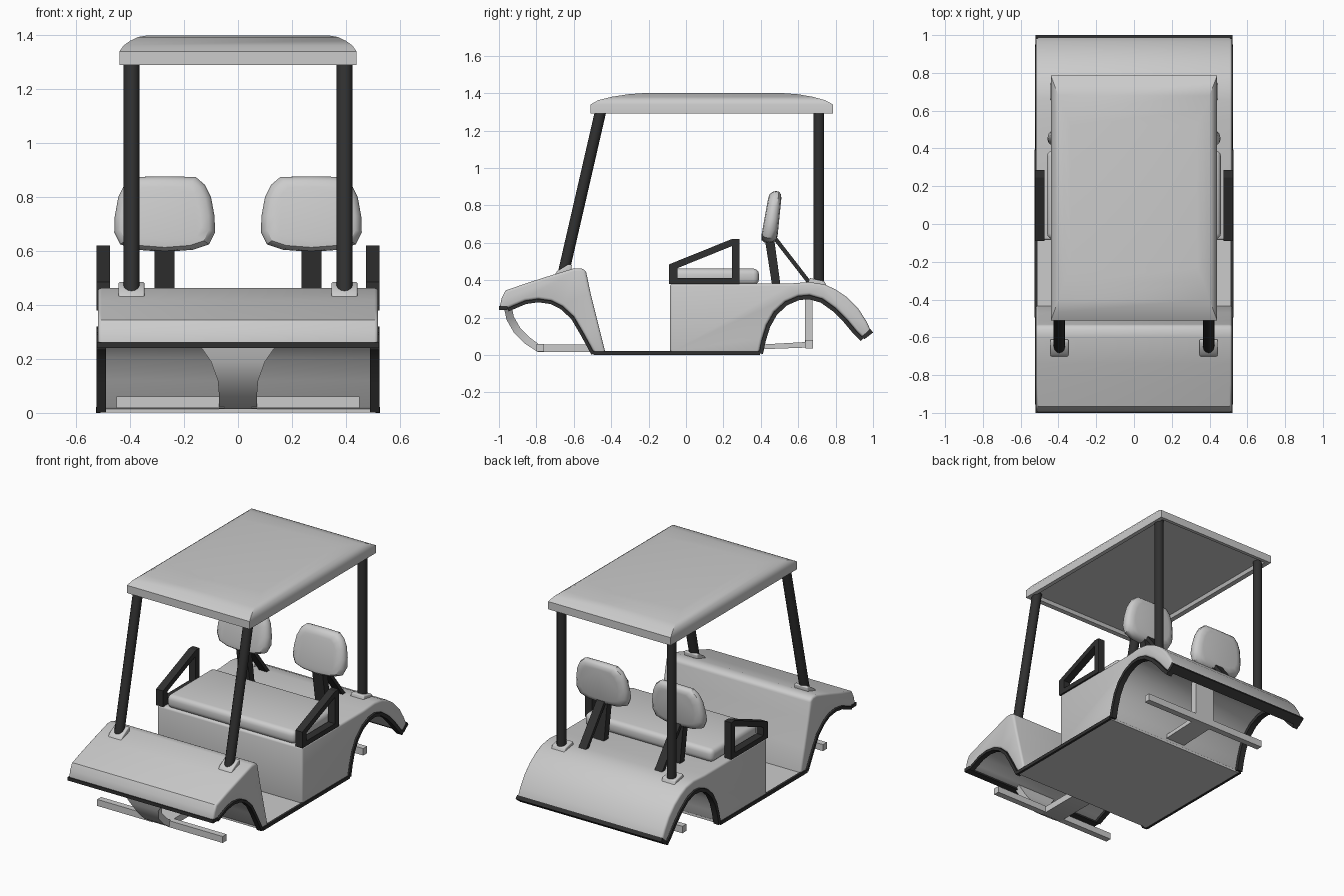
import bpy, bmesh, math
from mathutils import Vector

if "Cube" in bpy.data.objects:
    bpy.data.objects.remove(bpy.data.objects["Cube"])

dark = bpy.data.materials.new("dark_trim")
dark.diffuse_color = (0.03, 0.03, 0.03, 1)
dark.use_nodes = True
dark.node_tree.nodes["Principled BSDF"].inputs["Base Color"].default_value = dark.diffuse_color


def finish(name, bm, mat=None, bevel=0, segs=3):
    bmesh.ops.recalc_face_normals(bm, faces=bm.faces)
    if bevel:
        edges = [e for e in bm.edges if e.calc_face_angle(0) > math.radians(50)]
        bmesh.ops.bevel(bm, geom=edges, offset=bevel, segments=segs,
                        profile=0.5, affect='EDGES', clamp_overlap=True)
    me = bpy.data.meshes.new(name)
    bm.to_mesh(me)
    bm.free()
    ob = bpy.data.objects.new(name, me)
    bpy.context.collection.objects.link(ob)
    if mat:
        me.materials.append(mat)
    bpy.ops.object.select_all(action='DESELECT')
    ob.select_set(True)
    bpy.context.view_layer.objects.active = ob
    bpy.ops.object.shade_smooth_by_angle(angle=math.radians(35))
    return ob


def loft(name, rings, mat=None, bevel=0):
    """Join equal-length rings of points and cap both ends."""
    bm = bmesh.new()
    loops = [[bm.verts.new(p) for p in r] for r in rings]
    n = len(loops[0])
    for a, b in zip(loops, loops[1:]):
        for i in range(n):
            j = (i + 1) % n
            bm.faces.new((a[i], a[j], b[j], b[i]))
    bm.faces.new(loops[0])
    bm.faces.new(loops[-1])
    return finish(name, bm, mat, bevel)


def prism(name, pts, x0, x1, mat=None, bevel=0):
    """Side profile (y, z) pulled across x."""
    return loft(name, [[(x, y, z) for y, z in pts] for x in (x0, x1)], mat, bevel)


def band(path, t):
    """Turn an open (y, z) path into a strip of thickness t on its left."""
    out = []
    for i, p in enumerate(path):
        a, b = Vector(path[max(i - 1, 0)]), Vector(path[min(i + 1, len(path) - 1)])
        d = (b - a).normalized()
        out.append((p[0] - d.y * t, p[1] + d.x * t))
    return list(path) + out[::-1]


def box(name, x, y, z, mat=None, bevel=0):
    return prism(name, [(y[0], z[0]), (y[1], z[0]), (y[1], z[1]), (y[0], z[1])],
                 x[0], x[1], mat, bevel)


def tube(name, p, q, r, mat=None, n=12):
    p, q = Vector(p), Vector(q)
    u = Vector((1, 0, 0))
    v = (q - p).cross(u).normalized()
    ring = [(u * math.cos(a) + v * math.sin(a)) * r
            for a in (2 * math.pi * i / n for i in range(n))]
    return loft(name, [[c + o for o in ring] for c in (p, q)], mat)


# Body: front cowl, floor, seat base with rear fender
front_arch = [(-0.49, 0.01), (-0.55, 0.12), (-0.60, 0.205), (-0.66, 0.26), (-0.72, 0.29),
              (-0.79, 0.30), (-0.86, 0.29), (-0.92, 0.265), (-0.955, 0.25)]
cowl_top = [(-0.998, 0.25), (-0.985, 0.305), (-0.965, 0.345), (-0.85, 0.385),
            (-0.74, 0.42), (-0.60, 0.463), (-0.56, 0.463), (-0.535, 0.45),
            (-0.51, 0.33), (-0.47, 0.17), (-0.43, 0.01)]
prism("front_cowl", front_arch + cowl_top, -0.52, 0.52, None, 0.014)
box("floor", (-0.52, 0.52), (-0.49, 0.39), (0.002, 0.02))

rear_arch = [(0.39, 0.01), (0.405, 0.08), (0.43, 0.16), (0.47, 0.23), (0.53, 0.285),
             (0.60, 0.315), (0.66, 0.32), (0.73, 0.30), (0.80, 0.25), (0.86, 0.19),
             (0.91, 0.13), (0.95, 0.09)]
deck = [(0.993, 0.12), (0.965, 0.18), (0.92, 0.25), (0.86, 0.31), (0.80, 0.35),
        (0.74, 0.378), (0.66, 0.39), (0.55, 0.382), (-0.085, 0.382), (-0.085, 0.01)]
prism("seat_base_and_rear_fender", rear_arch + deck, -0.52, 0.52, None, 0.014)

# Dark lips across the front and rear edges
box("front_lip", (-0.522, 0.522), (-1.0, -0.955), (0.24, 0.262), dark)
prism("rear_lip", [(0.94, 0.10), (0.955, 0.085), (1.0, 0.12), (0.985, 0.14)],
      -0.522, 0.522, dark)

# Roof with rounded shoulders and a shallow recess underneath
roof = [(0.40, -0.47, 0.75, 1.312), (0.41, -0.48, 0.76, 1.292), (0.44, -0.51, 0.785, 1.29),
        (0.44, -0.51, 0.785, 1.34), (0.425, -0.47, 0.745, 1.362), (0.40, -0.40, 0.68, 1.38),
        (0.37, -0.31, 0.60, 1.394), (0.335, -0.23, 0.52, 1.4)]
loft("roof", [[(-x, a, z), (x, a, z), (x, b, z), (-x, b, z)] for x, a, b, z in roof])

# Seat cushion
box("seat_cushion", (-0.46, 0.46), (-0.08, 0.39), (0.375, 0.462), None, 0.03)

seat_outline = [(-0.105, 0.605), (0, 0.597), (0.105, 0.605), (0.165, 0.625), (0.187, 0.67),
                (0.185, 0.73), (0.172, 0.80), (0.15, 0.845), (0.115, 0.875), (0, 0.877),
                (-0.115, 0.875), (-0.15, 0.845), (-0.172, 0.80), (-0.185, 0.73),
                (-0.187, 0.67), (-0.165, 0.625)]
seat_layers = [(-0.046, 0.72), (-0.040, 0.88), (-0.022, 0.97), (0, 1),
               (0.022, 0.97), (0.038, 0.88), (0.044, 0.72)]

for s, side in ((1, "right"), (-1, "left")):
    # Padded backrest, its post and diagonal brace
    rings = []
    for d, k in seat_layers:
        ring = []
        for x, z in seat_outline:
            zz = 0.737 + (z - 0.737) * k
            ring.append((s * 0.272 + x * k,
                         0.442 + d * (1 - (zz - 0.6) * 0.9) + (zz - 0.6) * 0.14, zz))
        rings.append(ring)
    loft(side + "_backrest", rings)
    prism(side + "_backrest_post", [(0.46, 0.375), (0.505, 0.375), (0.47, 0.63), (0.42, 0.63)],
          s * 0.235, s * 0.31, dark)
    prism(side + "_backrest_brace", band([(0.675, 0.385), (0.485, 0.63)], 0.022),
          s * 0.245, s * 0.30, dark)

    # Armrest frame
    outer = [(-0.09, 0.38), (-0.09, 0.485), (0.245, 0.62), (0.285, 0.62), (0.285, 0.38)]
    inner = [(-0.045, 0.412), (-0.045, 0.465), (0.245, 0.582), (0.245, 0.582), (0.245, 0.412)]
    for i in range(5):
        j = (i + 1) % 5
        quad = [outer[i], outer[j], inner[j], inner[i]]
        if inner[i] == inner[j]:
            quad.pop()
        prism(side + "_armrest_bar", quad, s * 0.475, s * 0.524, dark)

    # Roof struts and their feet
    tube(side + "_front_strut", (s * 0.395, -0.655, 0.44), (s * 0.395, -0.455, 1.31), 0.03, dark)
    tube(side + "_rear_strut", (s * 0.395, 0.71, 0.37), (s * 0.395, 0.71, 1.31), 0.029, dark)
    prism(side + "_front_strut_foot", [(-0.705, 0.425), (-0.69, 0.448), (-0.63, 0.485),
          (-0.61, 0.485), (-0.615, 0.44)], s * 0.347, s * 0.443, None, 0.006)
    prism(side + "_rear_strut_foot", [(0.65, 0.375), (0.66, 0.412), (0.74, 0.395), (0.755, 0.36)],
          s * 0.347, s * 0.443, None, 0.006)

    # Dark arch trims and sill
    prism(side + "_front_arch_trim", band(front_arch, 0.018), s * 0.49, s * 0.524, dark)
    prism(side + "_rear_arch_trim", band(rear_arch, -0.022), s * 0.485, s * 0.524, dark)
    box(side + "_sill", (s * 0.51, s * 0.526), (-0.495, 0.395), (0.0, 0.022), dark)

    # Front axle half
    box(side + "_front_axle", (s * 0.05, s * 0.45), (-0.80, -0.76), (0.018, 0.06))

# Front keel: narrow below, flaring to the nose
keel = [(-0.975, 0.262, 0.15), (-0.96, 0.19, 0.10), (-0.92, 0.12, 0.075), (-0.86, 0.06, 0.07),
        (-0.79, 0.015, 0.07), (-0.44, 0.015, 0.07)]
edge = band([(y, z) for y, z, w in keel], 0.042)[len(keel):][::-1]
loft("front_keel", [[(-w, y, z), (w, y, z), (w, b, c), (-w, b, c)]
                    for (y, z, w), (b, c) in zip(keel, edge)])

# Rear axle, trailing beam and upright
box("rear_axle", (-0.45, 0.45), (0.64, 0.68), (0.035, 0.08))
prism("rear_beam", [(0.38, 0.03), (0.65, 0.04), (0.65, 0.07), (0.38, 0.055)], -0.07, 0.07)
box("rear_upright", (-0.07, 0.07), (0.635, 0.675), (0.05, 0.33))
